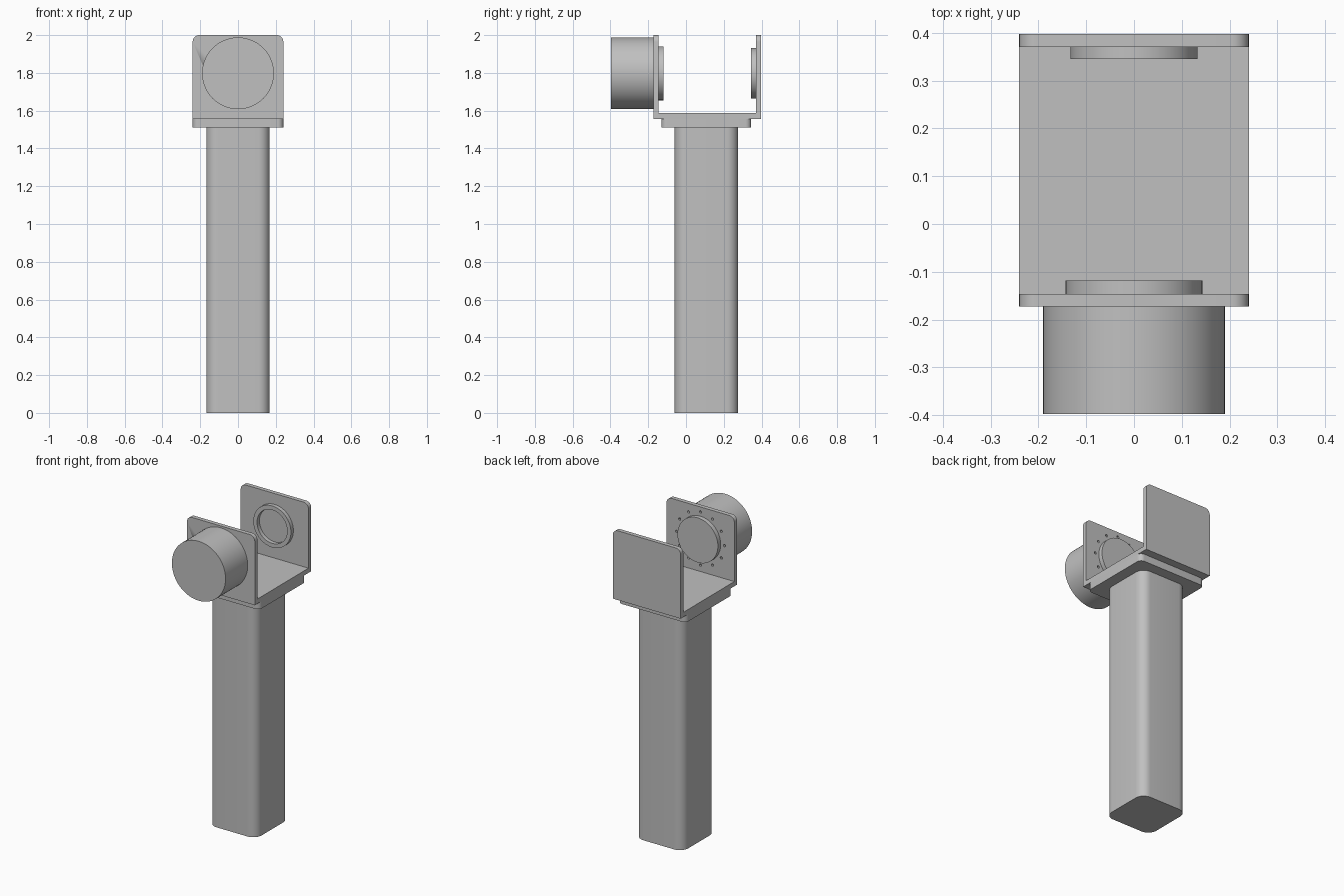
import bpy
import bmesh
from math import sin, cos, pi, radians
from mathutils import Matrix, Vector

if "Cube" in bpy.data.objects:
    bpy.data.objects.remove(bpy.data.objects["Cube"], do_unlink=True)

grey = bpy.data.materials.new("plain_grey")
grey.use_nodes = True
COLOUR = (0.53, 0.53, 0.53, 1)
grey.diffuse_color = COLOUR
grey.node_tree.nodes["Principled BSDF"].inputs["Base Color"].default_value = COLOUR

AXIS_Z = 1.798      # height of the motor axis
COLUMN_Y = 0.108    # column centre line


def rounded_rect(u0, u1, v0, v1, r, round_bottom=True, steps=8):
    """Anticlockwise outline of a rectangle with rounded corners."""
    pts = []
    corners = [(u1 - r, v1 - r, 0), (u0 + r, v1 - r, 1),
               (u0 + r, v0 + r, 2), (u1 - r, v0 + r, 3)]
    for cu, cv, q in corners:
        if q > 1 and not round_bottom:
            pts.append((u0 if q == 2 else u1, v0))
            continue
        for i in range(steps + 1):
            a = (q + i / steps) * pi / 2
            pts.append((cu + r * cos(a), cv + r * sin(a)))
    return pts


def circle(r, n=64, u=0, v=0):
    return [(u + r * cos(2 * pi * i / n), v + r * sin(2 * pi * i / n)) for i in range(n)]


def finish(bm, name):
    bmesh.ops.recalc_face_normals(bm, faces=bm.faces)
    mesh = bpy.data.meshes.new(name)
    bm.to_mesh(mesh)
    bm.free()
    mesh.materials.append(grey)
    obj = bpy.data.objects.new(name, mesh)
    bpy.context.collection.objects.link(obj)
    bpy.ops.object.select_all(action="DESELECT")
    obj.select_set(True)
    bpy.context.view_layer.objects.active = obj
    bpy.ops.object.shade_smooth_by_angle(angle=radians(30))
    return obj


def add_prism(bm, outline, a, b, axis):
    """Extrude an outline from a to b along y (outline in x, z) or z (in x, y)."""
    def place(p, d):
        return (p[0], d, p[1]) if axis == "y" else (p[0], p[1], d)
    face = bm.faces.new([bm.verts.new(place(p, a)) for p in outline])
    ext = bmesh.ops.extrude_face_region(bm, geom=[face], use_keep_orig=True)
    shift = Vector((0, b - a, 0) if axis == "y" else (0, 0, b - a))
    bmesh.ops.translate(bm, vec=shift,
                        verts=[g for g in ext["geom"] if isinstance(g, bmesh.types.BMVert)])


def prism(name, outline, a, b, axis):
    bm = bmesh.new()
    add_prism(bm, outline, a, b, axis)
    return finish(bm, name)


def turned(name, profile, n=64):
    """Spin a (radius, y) profile around the motor axis."""
    bm = bmesh.new()
    verts = [bm.verts.new((r, y, 0)) for r, y in profile]
    edges = [bm.edges.new(pair) for pair in zip(verts, verts[1:])]
    bmesh.ops.spin(bm, geom=verts + edges, cent=(0, 0, 0), axis=(0, 1, 0),
                   angle=2 * pi, steps=n, use_duplicate=False)
    bmesh.ops.remove_doubles(bm, verts=bm.verts, dist=0.0001)
    bmesh.ops.translate(bm, vec=(0, 0, AXIS_Z), verts=bm.verts)
    return finish(bm, name)


# Column and the mounting plate on top of it
prism("column", rounded_rect(-0.168, 0.168, COLUMN_Y - 0.168, COLUMN_Y + 0.168, 0.06),
      0, 1.51, "z")
prism("mounting_plate", rounded_rect(-0.24, 0.24, -0.13, 0.345, 0.03), 1.51, 1.557, "z")

# U-shaped bracket: floor and two upright plates
floor = [(-0.24, -0.146), (0.24, -0.146), (0.24, 0.37), (-0.24, 0.37)]
prism("bracket_floor", floor, 1.557, 1.587, "z")
upright = rounded_rect(-0.24, 0.24, 1.557, 2.0, 0.035, round_bottom=False)
front_plate = prism("front_plate", upright, -0.173, -0.146, "y")
prism("back_plate", upright, 0.37, 0.397, "y")

# Ring of bolt holes cut in the front plate
bm = bmesh.new()
for k in range(12):
    a = k * pi / 6
    hole = circle(0.008, 12, 0.17 * cos(a), AXIS_Z + 0.17 * sin(a))
    add_prism(bm, hole, -0.2, -0.12, "y")
cutter = finish(bm, "bolt_hole_cutter")
cutter.hide_render = True
cutter.hide_set(True)
cut = front_plate.modifiers.new("bolt_holes", "BOOLEAN")
cut.operation = "DIFFERENCE"
cut.solver = "EXACT"
cut.object = cutter
bpy.context.view_layer.objects.active = front_plate
bpy.ops.object.modifier_apply(modifier=cut.name)
bpy.data.objects.remove(cutter, do_unlink=True)

# Motor outside the front plate, its output disc inside
turned("motor", [(0, -0.397), (0.19, -0.397), (0.19, -0.173), (0, -0.173)])
turned("output_disc", [(0, -0.146), (0.143, -0.146), (0.143, -0.118), (0, -0.118)])

# Bearing ring inside the back plate
turned("bearing_ring", [(0.133, 0.37), (0.133, 0.345), (0.107, 0.345),
                        (0.107, 0.37), (0.133, 0.37)])
